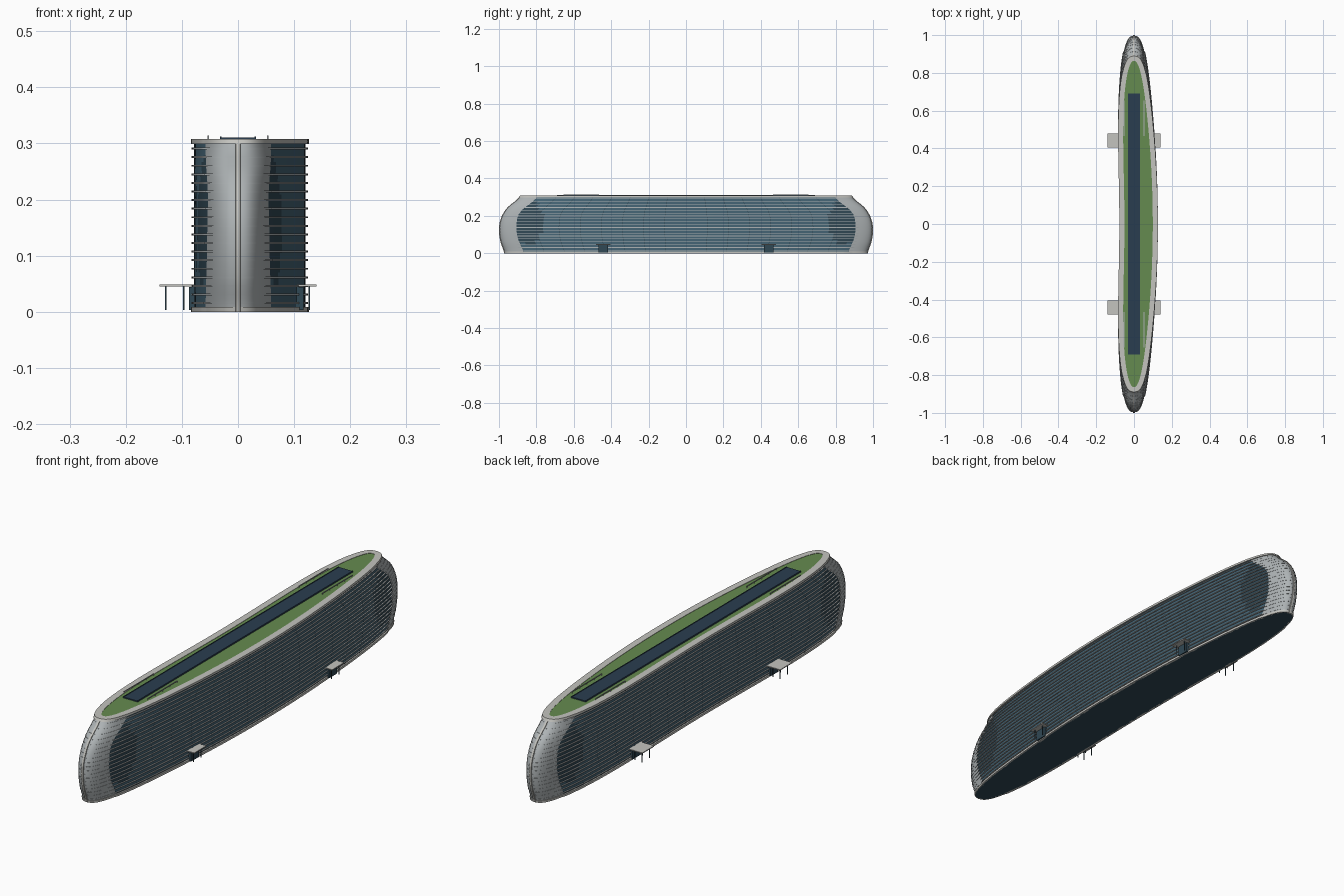
import bpy, bmesh, math
from mathutils import Vector

if "Cube" in bpy.data.objects:
    bpy.data.objects.remove(bpy.data.objects["Cube"])


def material(name, r, g, b):
    m = bpy.data.materials.new(name)
    m.diffuse_color = (r, g, b, 1)
    m.use_nodes = True
    m.node_tree.nodes["Principled BSDF"].inputs["Base Color"].default_value = m.diffuse_color
    return m


GLASS = material("glass", .06, .13, .18)
DARK = material("dark_glass", .03, .065, .09)
METAL = material("metal", .42, .45, .46)
TRIM = material("trim", .55, .55, .52)
GREEN = material("planting", .13, .26, .08)
SOLAR = material("solar", .023, .048, .08)

N = 2.7            # roundness of the plan outline
HALF = .096        # half width of the plan
SIDE, CAP = 64, 28  # columns per long side and per rounded end


def curve(z, keys):
    # smooth interpolation through a short (z, value) profile
    for i in range(len(keys) - 1):
        if z <= keys[i + 1][0] or i == len(keys) - 2:
            p = [keys[max(0, min(len(keys) - 1, i + k))] for k in (-1, 0, 1, 2)]
            f = (z - p[1][0]) / (p[2][0] - p[1][0])
            a, b, c, d = (q[1] for q in p)
            return b + .5 * f * (c - a + f * (2*a - 5*b + 4*c - d + f * (3*(b - c) + d - a)))


def length(z):
    return curve(z, [(0, .968), (.06, .988), (.12, .996), (.18, .988), (.24, .955), (.305, .885)])


def glass_end(z):
    return curve(z, [(0, .865), (.08, .897), (.15, .905), (.22, .885), (.305, .79)])


def outline(z, side_out=0.0, cap_out=None):
    # closed plan outline: right glass, back cap, left glass, front cap
    cap_out = side_out if cap_out is None else cap_out
    L, yb = length(z), glass_end(z)
    ab = math.asin((yb / L) ** (N / 2))
    angs = []
    for k in range(SIDE):
        t = yb / L * (2 * k / SIDE - 1)
        angs.append(math.copysign(math.asin(abs(t) ** (N / 2)), t))
    angs += [ab + (math.pi - 2 * ab) * k / CAP for k in range(CAP)]
    angs += [a + math.pi for a in angs]
    pts = []
    for a in angs:
        s, c = math.sin(a), math.cos(a)
        t = math.copysign(abs(s) ** (2 / N), s)
        x = .0122 * (1 + math.cos(math.pi * t)) + HALF * math.copysign(abs(c) ** (2 / N), c)
        pts.append(Vector((x, L * t, z)))
    n, out = len(pts), []
    for i, p in enumerate(pts):
        d = (pts[(i + 1) % n] - pts[i - 1]).normalized()
        o = side_out if i % (SIDE + CAP) <= SIDE else cap_out
        out.append(p + Vector((d.y, -d.x, 0)) * o)
    return out


def mesh_object(name, bm, mats, smooth=True):
    me = bpy.data.meshes.new(name)
    bmesh.ops.recalc_face_normals(bm, faces=bm.faces)
    bm.to_mesh(me)
    bm.free()
    for m in mats:
        me.materials.append(m)
    ob = bpy.data.objects.new(name, me)
    bpy.context.collection.objects.link(ob)
    if smooth:
        bpy.context.view_layer.objects.active = ob
        ob.select_set(True)
        bpy.ops.object.shade_smooth_by_angle(angle=math.radians(35))
        ob.select_set(False)
    return ob


def skin(bm, rings, closed=False, pick=None):
    vs = [[bm.verts.new(p) for p in r] for r in rings]
    n = len(rings[0])
    for j in range(len(vs) if closed else len(vs) - 1):
        a, b = vs[j], vs[(j + 1) % len(vs)]
        for i in range(n):
            k = (i + 1) % n
            f = bm.faces.new((a[i], a[k], b[k], b[i]))
            if pick:
                f.material_index = pick(i, f.calc_center_median())
    return vs


def band(bm, z0, z1, inner, outer, cap_outer=None):
    # closed ring with a rectangular section
    skin(bm, [outline(z0, inner), outline(z0, outer, cap_outer),
              outline(z1, outer, cap_outer), outline(z1, inner)], closed=True)


def boxes(name, items, mat):
    # items: (x0, x1, y0, y1, z0, z1)
    bm = bmesh.new()
    for x0, x1, y0, y1, z0, z1 in items:
        r = bmesh.ops.create_cube(bm, size=1)
        for v in r["verts"]:
            v.co = ((x0 + x1) / 2 + v.co.x * (x1 - x0), (y0 + y1) / 2 + v.co.y * (y1 - y0),
                    (z0 + z1) / 2 + v.co.z * (z1 - z0))
    return mesh_object(name, bm, [mat], False)


# main shell: glazed long sides, metal rounded ends, darker glass near the ends
def pick(i, c):
    if i % (SIDE + CAP) >= SIDE:
        return 1
    e = ((abs(c.y) - .84) / .075) ** 2 + ((c.z - .165) / .12) ** 2
    return 2 if e < 1 else 0


bm = bmesh.new()
levels = [.302 * k / 26 for k in range(27)]
shell = skin(bm, [outline(z) for z in levels], pick=pick)
bm.faces.new(shell[0]).material_index = 2
mesh_object("facade_shell", bm, [GLASS, METAL, DARK])

# horizontal sun slats
bm = bmesh.new()
for k in range(19):
    z = .0155 + .0153 * k
    band(bm, z - .0017, z + .0017, -.002, .0045, .0008)
mesh_object("sun_slats", bm, [METAL])

# slim vertical mullions between the slats
bm = bmesh.new()
mz = levels[::2]
cols = [outline(z, .0015) for z in mz]
for i in range(2 * (SIDE + CAP)):
    k = i % (SIDE + CAP)
    if k > SIDE or k % 4:
        continue
    w = Vector((0, .0013, 0))
    vs = [(bm.verts.new(r[i] - w), bm.verts.new(r[i] + w)) for r in cols]
    for a, b in zip(vs, vs[1:]):
        bm.faces.new((a[0], a[1], b[1], b[0]))
mesh_object("mullions", bm, [DARK], False)

# base rim and roof parapet
bm = bmesh.new()
band(bm, 0, .009, -.004, .006, .003)
mesh_object("base_rim", bm, [TRIM])
bm = bmesh.new()
band(bm, .299, .308, -.021, .006, .005)
mesh_object("roof_parapet", bm, [TRIM])

# planted roof
bm = bmesh.new()
bm.faces.new([bm.verts.new((p.x, p.y, .3065)) for p in outline(.304, -.019)])
mesh_object("green_roof", bm, [GREEN], False)

# vertical spine on each rounded end
bm = bmesh.new()
for s in (-1, 1):
    rows = []
    for z in levels:
        y = length(z)
        rows.append([bm.verts.new((x, s * (y + d), z)) for x, d in
                     ((-.005, -.01), (-.004, .004), (.004, .004), (.005, -.01))])
    for a, b in zip(rows, rows[1:]):
        for i in range(3):
            bm.faces.new((a[i], a[i + 1], b[i + 1], b[i]))
mesh_object("end_spines", bm, [TRIM])

# solar strip with edge frame
boxes("solar_strip", [(-.029, .029, -.69, .69, .306, .311)], SOLAR)
boxes("solar_frame", [(s * .031 - .0015, s * .031 + .0015, -.69, .69, .306, .3125)
                      for s in (-1, 1)], SOLAR)

# roof railings
rails = []
for sx in (-1, 1):
    for sy in (-1, 1):
        x, y = sx * .053, sy * .56
        rails.append((x - .0015, x + .0015, y - .095, y + .095, .3115, .314))
        for k in range(5):
            py = y - .094 + .047 * k
            rails.append((x - .001, x + .001, py - .001, py + .001, .306, .312))
boxes("roof_railings", rails, METAL)

# entrance canopies and their posts
slabs, posts, doors = [], [], []
for sy in (-1, 1):
    y = sy * .442
    slabs += [(-.14, -.07, y - .038, y + .038, .0455, .049),
              (.105, .14, y - .038, y + .038, .0455, .049)]
    for x in (-.129, -.097, .127):
        for d in (-.024, .024):
            posts.append((x - .0013, x + .0013, y + d - .0013, y + d + .0013, .003, .046))
    doors += [(-.087, -.07, y - .025, y + .025, .003, .044),
              (.10, .117, y - .025, y + .025, .003, .044)]
boxes("entrance_canopies", slabs, TRIM)
boxes("canopy_posts", posts, DARK)
boxes("entrance_doors", doors, DARK)
